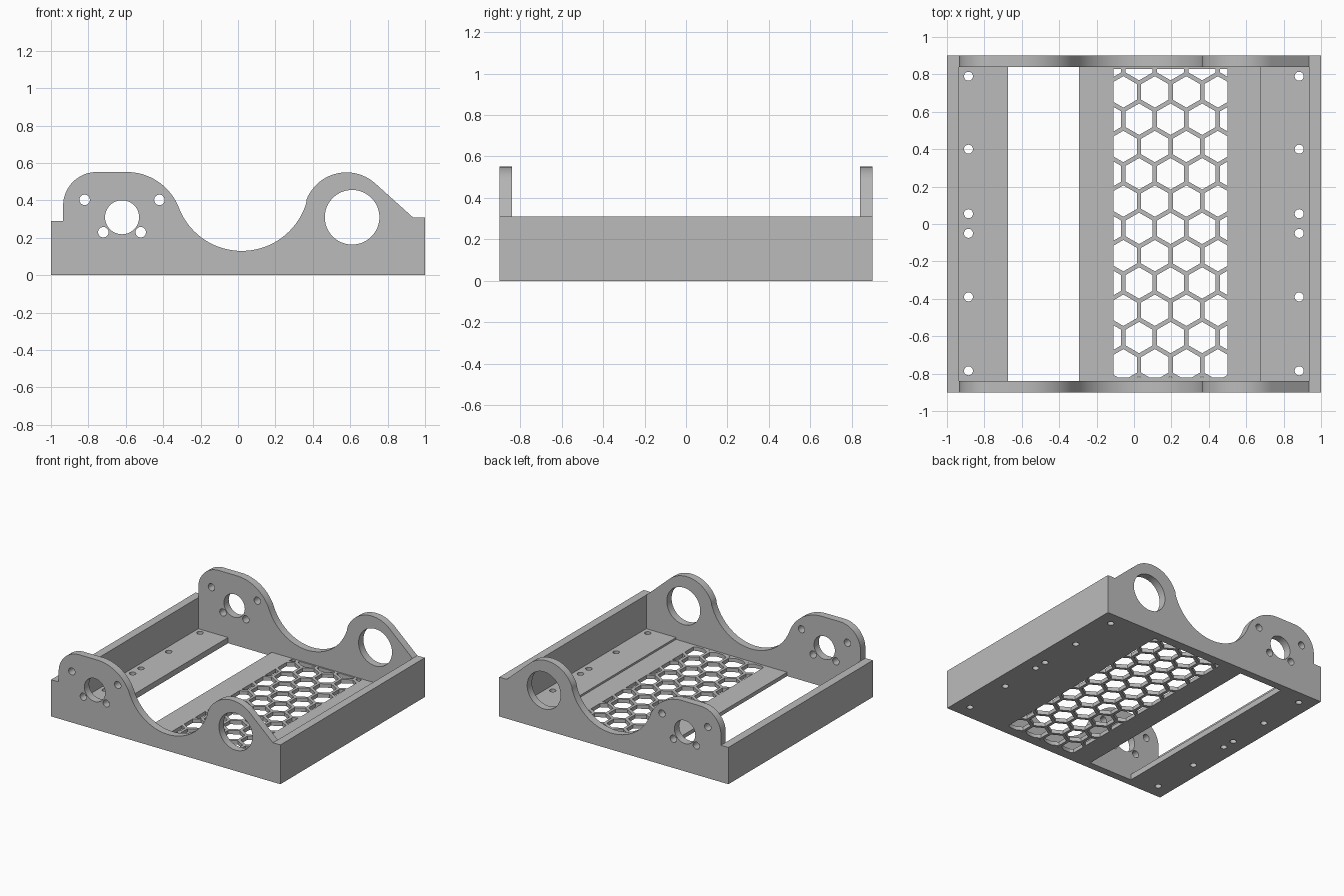
import bpy, bmesh
from math import sin, cos, pi, atan2, sqrt, radians
from mathutils import Matrix

cube = bpy.data.objects.get("Cube")
if cube:
    bpy.data.objects.remove(cube, do_unlink=True)

grey = bpy.data.materials.new("plain grey")
grey.use_nodes = True
colour = (0.5, 0.5, 0.5, 1)
grey.diffuse_color = colour
grey.node_tree.nodes["Principled BSDF"].inputs["Base Color"].default_value = colour


def arc(cx, cy, r, a0, a1, n=24):
    return [(cx + r * cos(a0 + (a1 - a0) * i / n), cy + r * sin(a0 + (a1 - a0) * i / n))
            for i in range(n + 1)]


def circle(cx, cy, r, n=32):
    return arc(cx, cy, r, 0, 2 * pi, n)[:-1]


def rect(x0, x1, y0, y1):
    return [(x0, y0), (x1, y0), (x1, y1), (x0, y1)]


def clip(poly, axis, limit, sign):
    """Keep the part of a polygon where sign * coordinate <= sign * limit."""
    out = []
    for p, q in zip(poly, poly[1:] + poly[:1]):
        dp, dq = sign * (limit - p[axis]), sign * (limit - q[axis])
        if dp >= 0:
            out.append(p)
        if dp * dq < 0:
            t = dp / (dp - dq)
            out.append((p[0] + t * (q[0] - p[0]), p[1] + t * (q[1] - p[1])))
    return out


def sheet(name, loops, thickness, matrix):
    """Extruded outline with holes; local z runs from 0 to thickness."""
    curve = bpy.data.curves.new(name, 'CURVE')
    curve.dimensions = '2D'
    curve.fill_mode = 'BOTH'
    curve.extrude = thickness / 2
    for loop in loops:
        spline = curve.splines.new('POLY')
        spline.points.add(len(loop) - 1)
        for point, (x, y) in zip(spline.points, loop):
            point.co = (x, y, 0, 1)
        spline.use_cyclic_u = True
    obj = bpy.data.objects.new(name, curve)
    bpy.context.collection.objects.link(obj)
    bpy.ops.object.select_all(action='DESELECT')
    obj.select_set(True)
    bpy.context.view_layer.objects.active = obj
    bpy.ops.object.convert(target='MESH')
    obj = bpy.context.view_layer.objects.active
    mesh = obj.data
    bm = bmesh.new()
    bm.from_mesh(mesh)
    bm.transform(matrix @ Matrix.Translation((0, 0, thickness / 2)))
    bmesh.ops.remove_doubles(bm, verts=bm.verts, dist=0.0001)
    bmesh.ops.recalc_face_normals(bm, faces=bm.faces)
    bm.to_mesh(mesh)
    bm.free()
    mesh.materials.clear()
    mesh.materials.append(grey)
    bpy.ops.object.shade_smooth_by_angle(angle=radians(30))
    return obj


WALL, HALF_Y, INNER_Y = 0.935, 0.9, 0.84
FLAT = Matrix.Identity(4)

# Side plate outline: two humps joined by tangent arcs to a round trough
tx, tz, tr = 0.02, 0.49, 0.36
lr, lz = 0.30, 0.252
lx = tx - sqrt((tr + lr) ** 2 - (tz - lz) ** 2)
rx, rz, rr = 0.58, 0.32, 0.23
left_a = atan2(tz - lz, tx - lx)
right_a = atan2(tz - rz, tx - rx)
outline = [(-1, 0), (-1, 0.29), (-WALL, 0.29)]
outline += arc(-0.755, 0.372, 0.18, pi, pi / 2)
outline += arc(lx, lz, lr, pi / 2, left_a)
outline += arc(tx, tz, tr, left_a + pi, right_a + pi, 40)[1:]
outline += arc(rx, rz, rr, right_a, radians(48))[1:]
outline += [(WALL, 0.31), (1, 0.31), (1, 0)]

# Motor hole with four screw holes, and the large bearing hole
holes = [circle(-0.62, 0.31, 0.091, 48), circle(0.61, 0.31, 0.146, 64)]
for dx, z in ((0.2, 0.403), (0.1, 0.23)):
    holes += [circle(-0.62 + s * dx, z, 0.028) for s in (-1, 1)]

for name, y in (("front_side_plate", -INNER_Y), ("back_side_plate", HALF_Y)):
    upright = Matrix.Translation((0, y, 0)) @ Matrix.Rotation(pi / 2, 4, 'X')
    sheet(name, [outline] + holes, HALF_Y - INNER_Y, upright)

# End walls between the side plates
sheet("right_end_wall", [rect(-1, -WALL, -INNER_Y, INNER_Y)], 0.29, FLAT)
sheet("left_end_wall", [rect(WALL, 1, -INNER_Y, INNER_Y)], 0.31, FLAT)

# Thick mounting strips with screw holes
for name, x0, x1, hole_x in (("right_mounting_strip", -WALL, -0.675, -0.885),
                             ("left_mounting_strip", 0.675, WALL, 0.883)):
    screws = [circle(hole_x, y, 0.024) for y in (-0.785, -0.39, -0.05, 0.055, 0.4, 0.79)]
    sheet(name, [rect(x0, x1, -INNER_Y, INNER_Y)] + screws, 0.045, FLAT)

# Floor with a honeycomb vent clipped to a rectangle
pitch, hex_r = 0.1685, 0.084
cells = []
for row in range(-1, 12):
    for col in range(5):
        cx = -0.057 + pitch * (col - 0.5 * (row % 2))
        cy = -0.753 + pitch * sqrt(3) / 2 * row
        cell = arc(cx, cy, hex_r, pi / 6, pi / 6 + 2 * pi, 6)[:-1]
        for axis, limit, sign in ((0, -0.11, -1), (0, 0.5, 1), (1, -0.82, -1), (1, 0.828, 1)):
            cell = clip(cell, axis, limit, sign)
        if len(cell) > 2:
            cells.append(cell)
sheet("vented_floor", [rect(-0.295, 0.675, -INNER_Y, INNER_Y)] + cells, 0.03, FLAT)
